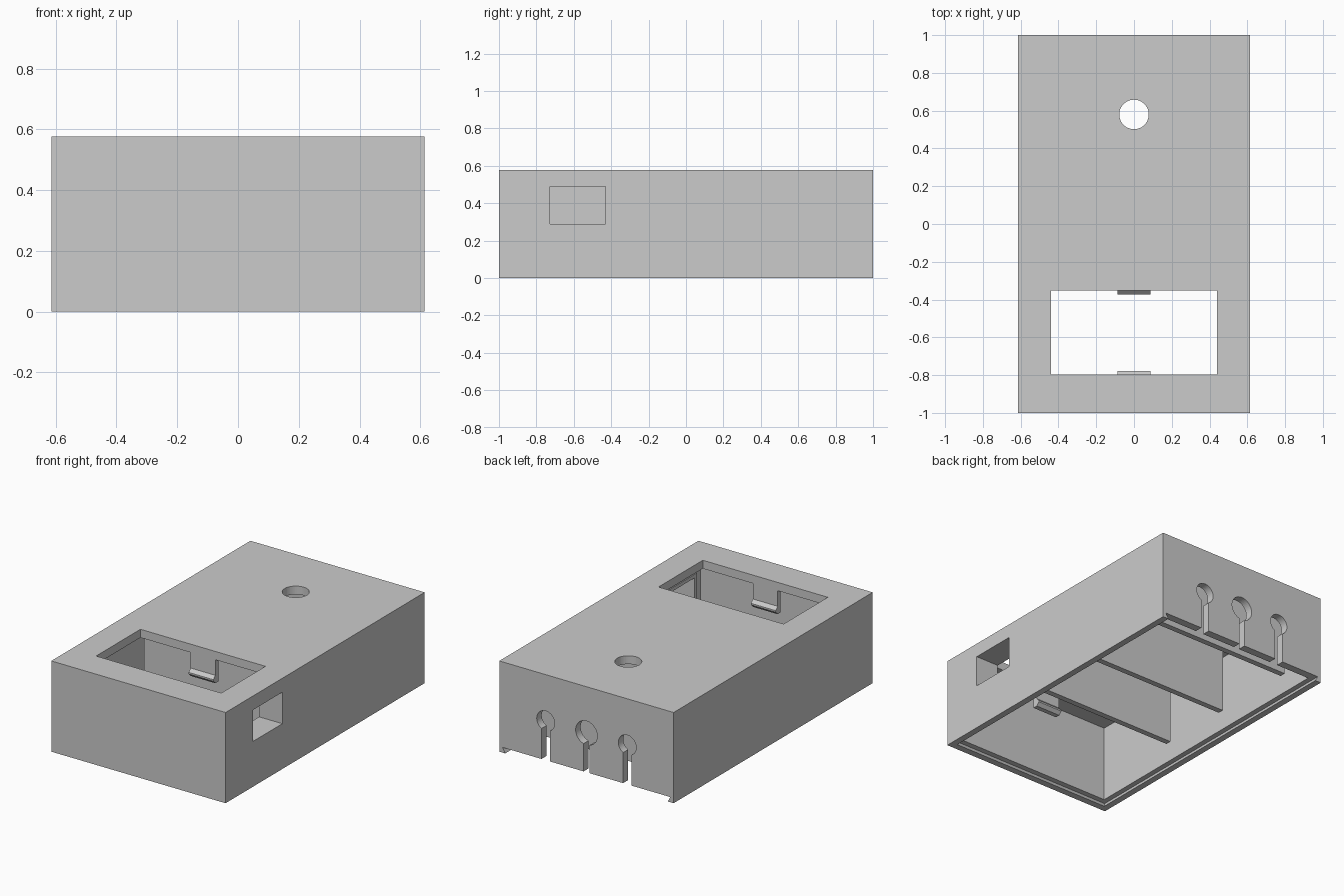
import bpy
import bmesh
import math

cube = bpy.data.objects.get("Cube")
if cube:
    bpy.data.objects.remove(cube, do_unlink=True)

grey = bpy.data.materials.new("plain grey")
grey.use_nodes = True
COLOUR = (0.6, 0.6, 0.6, 1)
grey.diffuse_color = COLOUR
grey.node_tree.nodes["Principled BSDF"].inputs["Base Color"].default_value = COLOUR

W, L, H = 0.613, 1.0, 0.577          # half width, half length, height
IN_X, IN_FRONT, IN_BACK = 0.557, -0.94, 0.95
CEILING, LID = 0.524, 0.033


def add_object(name, bm):
    bmesh.ops.recalc_face_normals(bm, faces=bm.faces)
    mesh = bpy.data.meshes.new(name)
    bm.to_mesh(mesh)
    bm.free()
    mesh.materials.append(grey)
    obj = bpy.data.objects.new(name, mesh)
    bpy.context.collection.objects.link(obj)
    return obj


def box(name, x, y, z):
    """Box from (low, high) pairs."""
    bm = bmesh.new()
    bmesh.ops.create_cube(bm, size=1)
    for v in bm.verts:
        v.co = [r[0] if c < 0 else r[1] for c, r in zip(v.co, (x, y, z))]
    return add_object(name, bm)


def prism(name, points, x0, x1):
    """Profile of (y, z) points extruded along x."""
    bm = bmesh.new()
    face = bm.faces.new([bm.verts.new((x0, y, z)) for y, z in points])
    new = bmesh.ops.extrude_face_region(bm, geom=[face])["geom"]
    bmesh.ops.translate(bm, vec=(x1 - x0, 0, 0),
                        verts=[v for v in new if isinstance(v, bmesh.types.BMVert)])
    return add_object(name, bm)


def cylinder(name, radius, depth, location, along_y=False):
    bm = bmesh.new()
    bmesh.ops.create_cone(bm, cap_ends=True, segments=48, radius1=radius,
                          radius2=radius, depth=depth)
    obj = add_object(name, bm)
    obj.location = location
    if along_y:
        obj.rotation_euler.x = math.pi / 2
    return obj


def cut(obj, cutters):
    for c in cutters:
        c.hide_render = True
        mod = obj.modifiers.new(c.name, "BOOLEAN")
        mod.operation = "DIFFERENCE"
        mod.solver = "EXACT"
        mod.object = c
    bpy.context.view_layer.update()
    graph = bpy.context.evaluated_depsgraph_get()
    mesh = bpy.data.meshes.new_from_object(obj.evaluated_get(graph))
    obj.modifiers.clear()
    obj.data = mesh


# Outer shell and the cutters that hollow it
shell = box("case_shell", (-W, W), (-L, L), (0, H))
cavity = box("cavity_cutter", (-IN_X, IN_X), (IN_FRONT, IN_BACK), (-0.1, CEILING))
window = box("window_cutter", (-0.44, 0.44), (-0.797, -0.352), (0.4, 0.7))
side_hole = box("side_hole_cutter", (0.4, 0.7), (-0.727, -0.43), (0.288, 0.488))
top_hole = cylinder("top_hole_cutter", 0.078, 0.4, (0, 0.58, 0.58))

# Dovetail slot for a sliding lid, open at the back
lid_slot = box("lid_slot_cutter", (-0.59, 0.59), (-0.975, 1.1), (-0.02, LID))
for v in lid_slot.data.vertices:
    if v.co.z < 0:
        v.co.x *= 0.95
        if v.co.y < 0:
            v.co.y += 0.03

# Keyhole cable outlets in the back wall
outlets = []
for x, radius, half in ((-0.287, 0.063, 0.029), (0, 0.076, 0.02), (0.287, 0.063, 0.029)):
    outlets.append(cylinder("outlet_round_cutter", radius, 0.14, (x, 1, 0.283), True))
    outlets.append(box("outlet_slit_cutter", (x - half, x + half), (0.93, 1.07), (-0.1, 0.283)))

cutters = [cavity, lid_slot, window, side_hole, top_hole] + outlets
cut(shell, cutters)

# Sleeve around the side opening
sleeve = box("side_hole_sleeve", (0.45, IN_X + 0.01), (-0.755, -0.402), (0.265, 0.51))
cut(sleeve, [side_hole])

for c in cutters:
    bpy.data.objects.remove(c, do_unlink=True)

# Cross walls, joined to the left side and leaving a wire gap on the right
for name, y in (("front", -0.228), ("middle", 0.257), ("back", 0.83)):
    box(name + "_cross_wall", (-0.475, IN_X + 0.01), (y - 0.037, y),
        (0.087, CEILING + 0.01))

# Snap clips hanging from the two long window edges
for name, edge, out in (("back", -0.352, 1), ("front", -0.797, -1)):
    steps = ((0, H - 0.03), (0, 0.425), (-0.02, 0.405), (-0.02, 0.395),
             (0, 0.375), (0.03, 0.375), (0.03, H - 0.03))
    prism(name + "_window_clip", [(edge + out * s, z) for s, z in steps], -0.087, 0.087)
